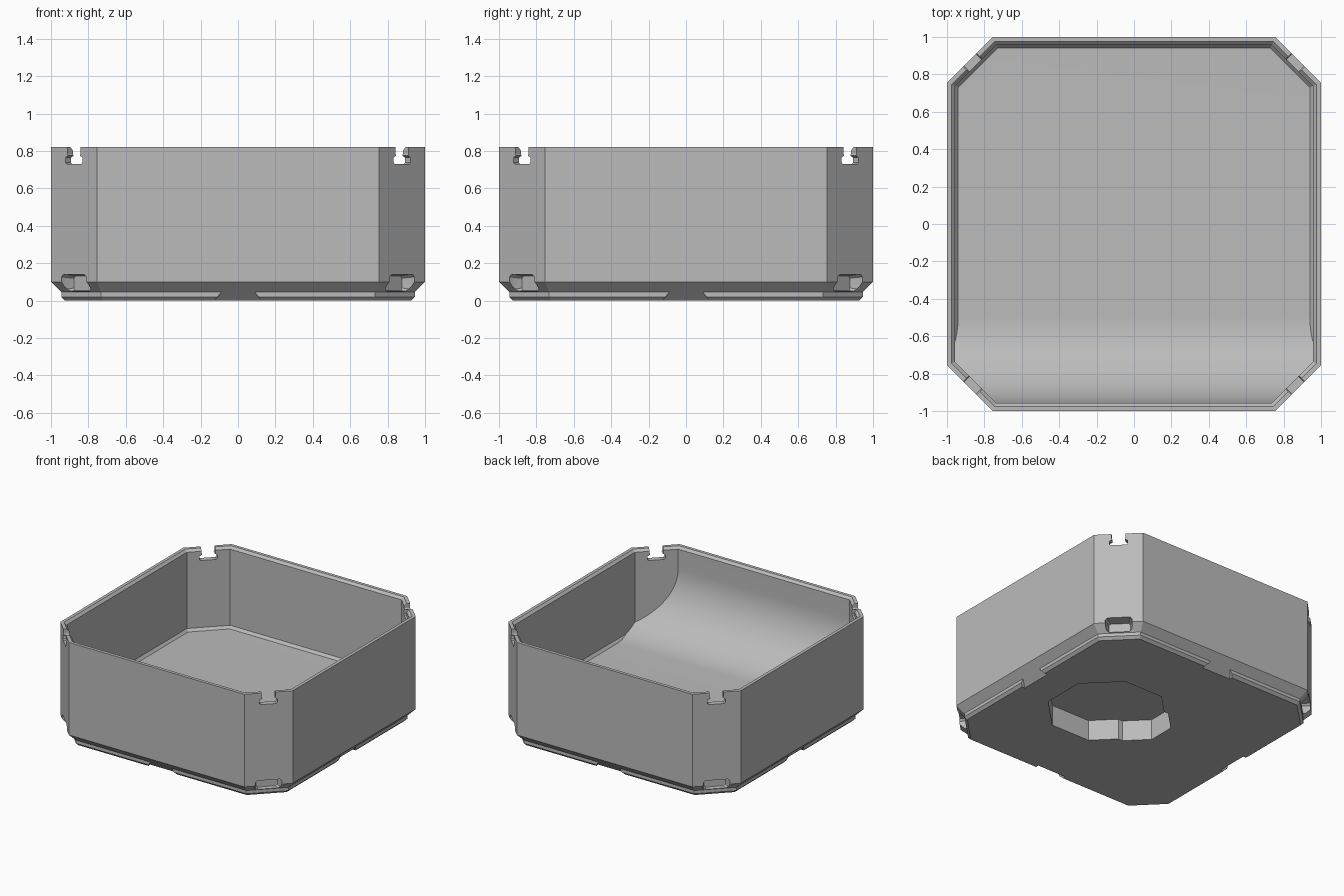
import bpy
import bmesh
import math
from mathutils import Vector, Matrix

cube = bpy.data.objects.get("Cube")
if cube:
    bpy.data.objects.remove(cube, do_unlink=True)

grey = bpy.data.materials.new("plain grey")
grey.use_nodes = True
colour = (0.5, 0.5, 0.5, 1)
grey.diffuse_color = colour
grey.node_tree.nodes["Principled BSDF"].inputs["Base Color"].default_value = colour


def loft(name, rings, turn=0):
    """Closed solid through rings of equal point count, turned about z."""
    bm = bmesh.new()
    rows = [[bm.verts.new(p) for p in ring] for ring in rings]
    n = len(rows[0])
    for low, high in zip(rows, rows[1:]):
        for i in range(n):
            j = (i + 1) % n
            bm.faces.new((low[i], low[j], high[j], high[i]))
    bm.faces.new(rows[0])
    bm.faces.new(rows[-1])
    bmesh.ops.recalc_face_normals(bm, faces=bm.faces[:])
    bm.transform(Matrix.Rotation(turn, 4, "Z"))
    mesh = bpy.data.meshes.new(name)
    bm.to_mesh(mesh)
    bm.free()
    mesh.materials.append(grey)
    obj = bpy.data.objects.new(name, mesh)
    bpy.context.collection.objects.link(obj)
    return obj


def octagon(half, flat, z, cx=0):
    """Octagon with straight sides reaching +-flat."""
    corners = ((half, flat), (flat, half), (-flat, half), (-half, flat),
               (-half, -flat), (-flat, -half), (flat, -half), (half, -flat))
    return [Vector((cx + x, y, z)) for x, y in corners]


def plan(z, inset):
    """Plan outline of the bin, offset inwards."""
    return octagon(1 - inset, 0.755 - 0.414 * inset, z)


def cut(target, cutter):
    mod = target.modifiers.new("cut", "BOOLEAN")
    mod.operation = "DIFFERENCE"
    mod.solver = "EXACT"
    mod.object = cutter
    bpy.context.view_layer.objects.active = target
    bpy.ops.object.modifier_apply(modifier=mod.name)
    bpy.data.objects.remove(cutter, do_unlink=True)


# Outer shell with bevelled foot
body = loft("storage_bin", [plan(0, 0.075), plan(0.02, 0.055), plan(0.045, 0.055),
                            plan(0.1, 0), plan(0.82, 0)])

# Inner space with bevelled floor edge and rim
floor = 0.19
cavity = loft("cavity", [plan(floor, 0.06), plan(floor + 0.02, 0.043),
                         plan(0.802, 0.043), plan(0.84, 0.005)])

# Curved scoop along the front wall
radius = 0.46
centre_y, centre_z = -0.957 + radius, floor + radius
profile = [(-1.1, centre_z), (-1.1, 0.1), (centre_y, 0.1)]
steps = 24
for i in range(steps + 1):
    a = math.pi / 2 * i / steps
    profile.append((centre_y - radius * math.sin(a), centre_z - radius * math.cos(a)))
scoop = loft("scoop", [[(x, y, z) for y, z in profile] for x in (-1.1, 1.1)])
cut(cavity, scoop)
cut(body, cavity)

# Keyhole recess underneath
for half, cx in ((0.4, 0.25), (0.25, 0)):
    cut(body, loft("recess", [octagon(half, half * 0.414, z, cx) for z in (-0.05, 0.16)]))

# Cutter outlines as (sideways, height)
slot = [(0.05, 0.85), (0.05, 0.785), (0.045, 0.775), (0.064, 0.765), (0.064, 0.738), (0.056, 0.73)]
slot += [(-s, z) for s, z in reversed(slot)]
pocket = [(0.08, 0.045), (0.095, 0.06), (0.095, 0.125), (0.08, 0.14)]
pocket += [(-s, z) for s, z in reversed(pocket)]


def outward(outline, distance, squeeze=1, mid=0):
    return [(distance, s * squeeze, mid + (z - mid) * squeeze) for s, z in outline]


for k in range(4):
    side = k * math.pi / 2
    corner = side + math.pi / 4
    # Rim slot and foot pocket at each corner
    cut(body, loft("slot", [outward(slot, d) for d in (1.14, 1.3)], corner))
    cut(body, loft("pocket", [outward(pocket, 1.165, 0.8, 0.095),
                              outward(pocket, 1.22, 1, 0.095),
                              outward(pocket, 1.3, 1, 0.095)], corner))
    # Gap in the foot lip at the middle of each side
    low = [(0.88, -0.14, -0.02), (1.05, -0.14, -0.02), (1.05, 0.14, -0.02), (0.88, 0.14, -0.02)]
    top = [(0.945, -0.09, 0.045), (1.05, -0.09, 0.045), (1.05, 0.09, 0.045), (0.945, 0.09, 0.045)]
    cut(body, loft("lip_gap", [low, top], side))

bpy.ops.object.select_all(action="DESELECT")
body.select_set(True)
bpy.context.view_layer.objects.active = body
bpy.ops.object.shade_smooth_by_angle(angle=math.radians(20))
